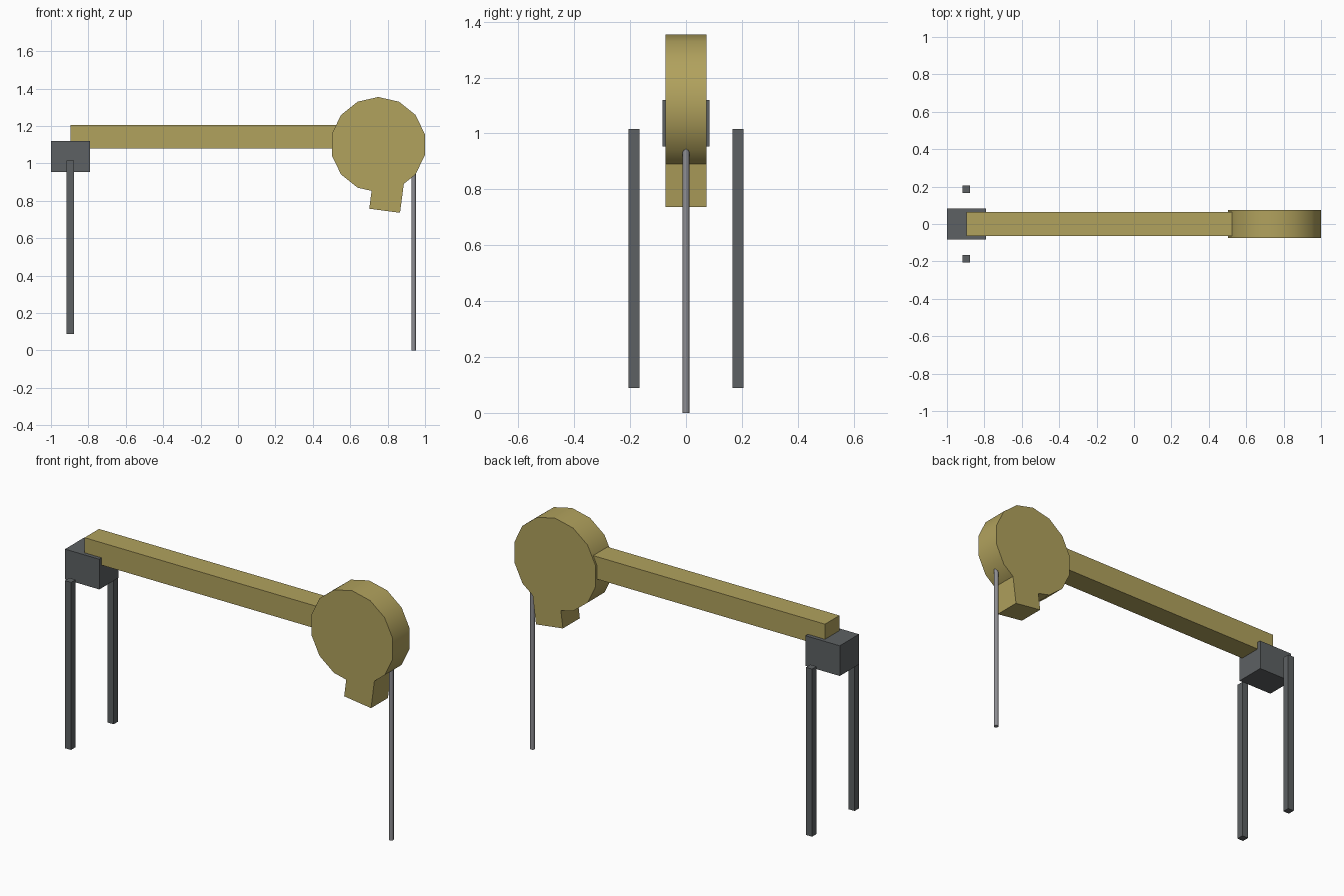
import bpy
from math import radians

cube = bpy.data.objects.get("Cube")
if cube:
    bpy.data.objects.remove(cube, do_unlink=True)


def make_material(name, rgb):
    mat = bpy.data.materials.new(name)
    mat.use_nodes = True
    mat.diffuse_color = (*rgb, 1)
    mat.node_tree.nodes["Principled BSDF"].inputs["Base Color"].default_value = (*rgb, 1)
    return mat


ochre = make_material("ochre", (0.44, 0.36, 0.11))
dark_grey = make_material("dark grey", (0.11, 0.12, 0.125))
steel = make_material("steel grey", (0.27, 0.27, 0.29))


def finish(name, mat):
    obj = bpy.context.object
    obj.name = name
    obj.data.materials.append(mat)
    return obj


def box(name, center, size, mat, tilt=0):
    bpy.ops.mesh.primitive_cube_add(size=1, location=center, rotation=(0, radians(tilt), 0))
    obj = finish(name, mat)
    obj.scale = size
    return obj


def cylinder(name, center, radius, depth, sides, mat, rotation=(0, 0, 0)):
    bpy.ops.mesh.primitive_cylinder_add(vertices=sides, radius=radius, depth=depth,
                                        location=center, rotation=rotation)
    obj = finish(name, mat)
    bpy.ops.object.shade_smooth_by_angle(angle=radians(50))
    return obj


# Long horizontal beam
box("beam", (-0.16, 0, 1.142), (1.47, 0.126, 0.124), ochre)

# Faceted drum on the end of the beam, with a tilted spout below
cylinder("drum", (0.75, 0, 1.1), 0.255, 0.148, 14, ochre, (radians(90), 0, 0))
box("spout", (0.797, 0, 0.846), (0.166, 0.148, 0.2), ochre, tilt=7.5)

# Block that carries the other end of the beam
box("block", (-0.895, 0, 1.037), (0.21, 0.168, 0.167), dark_grey)

# Pair of square legs beside the block
for side, y in (("left", 0.186), ("right", -0.186)):
    box(f"leg_{side}", (-0.897, y, 0.552), (0.038, 0.04, 0.927), dark_grey)

# Thin rod hanging from the drum
cylinder("rod", (0.939, 0, 0.5), 0.0125, 1.0, 8, steel)
